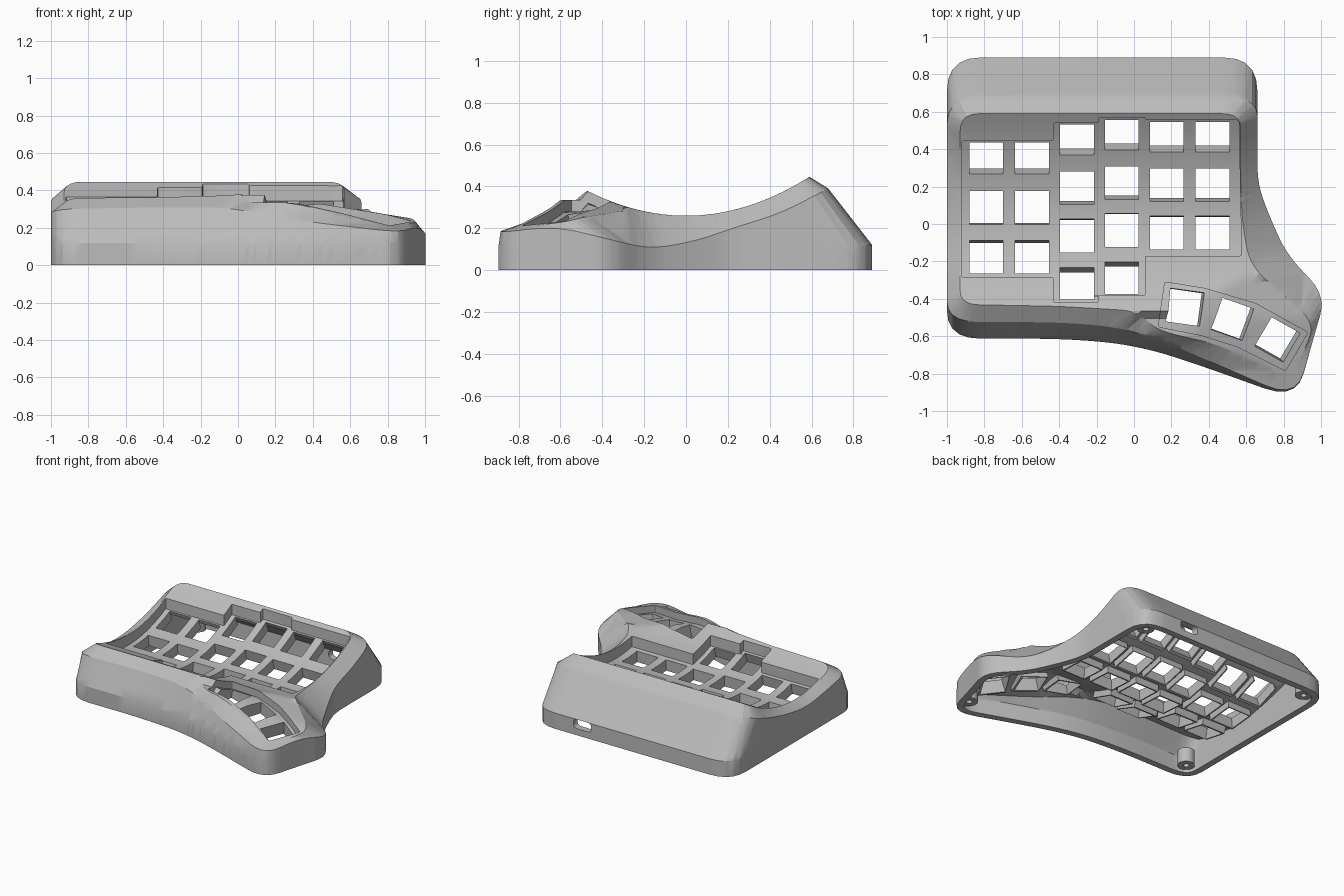
import bpy, bmesh, math
from mathutils import Vector, Matrix

if "Cube" in bpy.data.objects:
    bpy.data.objects.remove(bpy.data.objects["Cube"], do_unlink=True)

grey = bpy.data.materials.new("light_grey_plastic")
grey.use_nodes = True
grey.diffuse_color = (0.5, 0.5, 0.5, 1)
grey.node_tree.nodes["Principled BSDF"].inputs["Base Color"].default_value = grey.diffuse_color


def top_height(x, y):
    """Concave dish for the fingers, falling away to the thumb cluster."""
    dish = 0.26 + 0.535 * y * y
    thumb = 0.378 - 0.16 * (x - 0.13) + max(0, y + 0.3) - 0.2 * max(0, -0.5 - y)
    front_lip = 0.335 + 2 * max(0, y + 0.5)
    return min(dish, thumb, front_lip)


def rounded(points, radius, steps=6):
    """Closed ring with each corner replaced by a short curve."""
    pts = [Vector(p).to_3d() for p in points]
    ring = []
    for i, p in enumerate(pts):
        a, b = pts[i - 1] - p, pts[(i + 1) % len(pts)] - p
        a = p + a.normalized() * min(radius, a.length * 0.45)
        b = p + b.normalized() * min(radius, b.length * 0.45)
        for k in range(steps):
            t = k / (steps - 1)
            ring.append(a * (1 - t) ** 2 + p * 2 * t * (1 - t) + b * t * t)
    return ring


def inset(ring, amount):
    result = []
    for i, p in enumerate(ring):
        t = ring[(i + 1) % len(ring)] - ring[i - 1]
        result.append(p + Vector((t.y, -t.x, 0)).normalized() * amount)
    return result


def at_height(ring, z):
    return [Vector((p.x, p.y, z)) for p in ring]


def finish(name, bm):
    bmesh.ops.recalc_face_normals(bm, faces=bm.faces[:])
    mesh = bpy.data.meshes.new(name)
    bm.to_mesh(mesh)
    bm.free()
    obj = bpy.data.objects.new(name, mesh)
    bpy.context.collection.objects.link(obj)
    mesh.materials.append(grey)
    return obj


def loft(name, rings, drop=None):
    """Skin rings into a solid; with drop, the last cap follows the dish."""
    bm = bmesh.new()
    rows = [[bm.verts.new(p) for p in ring] for ring in rings]
    n = len(rows[0])
    for low, high in zip(rows, rows[1:]):
        for i in range(n):
            j = (i + 1) % n
            bm.faces.new((low[i], low[j], high[j], high[i]))
    bm.faces.new(rows[0][::-1])
    cap = bm.faces.new(rows[-1])
    if drop is not None:
        cap.material_index = 1
        bmesh.ops.triangulate(bm, faces=bm.faces[:])
        cuts = [((0, i * 0.04 + 0.0137, 0), (0, 1, 0)) for i in range(-23, 23)]
        cuts += [((i * 0.08 + 0.0137, 0, 0), (1, 0, 0)) for i in range(1, 13)]
        for co, no in cuts:
            geom = bm.verts[:] + bm.edges[:] + bm.faces[:]
            bmesh.ops.bisect_plane(bm, geom=geom, dist=1e-5, plane_co=co, plane_no=no)
        for v in {v for f in bm.faces if f.material_index for v in f.verts}:
            v.co.z = top_height(v.co.x, v.co.y) - drop
        for f in bm.faces:
            f.material_index = 0
    return finish(name, bm)


# Matching corners: base outline, top edge of the wall, rim of the dish
CORNERS = [
    ((-1, .89), (-1, .68, .39), (-.93, .59)),
    ((.66, .89), (.66, .68, .39), (.57, .59)),
    ((.66, .45), (.66, .45, .27), (.57, .42)),
    ((.66, .22), (.66, .22, .2), (.57, .2)),
    ((.72, .05), (.72, .05, .14), (.58, 0)),
    ((.82, -.17), (.82, -.17, .1), (.62, -.22)),
    ((1.027, -.38), (1.027, -.38, .15), (.965, -.53)),
    ((.957, -.62), (.957, -.62, .21), (.91, -.68)),
    ((.868, -.94), (.868, -.935, .175), (.835, -.825)),
    ((.35, -.755), (.35, -.71, .235), (.45, -.645)),
    ((.12, -.68), (.12, -.61, .28), (.12, -.568)),
    ((-.1, -.635), (-.1, -.55, .31), (.02, -.465)),
    ((-.4, -.613), (-.4, -.525, .31), (-.4, -.44)),
    ((-1, -.613), (-1, -.525, .3), (-.93, -.43)),
    ((-1, -.28), (-1, -.28, .25), (-.93, -.26)),
    ((-1, 0), (-1, 0, .21), (-.93, 0)),
    ((-1, .35), (-1, .35, .275), (-.93, .33)),
]


def body(name, wall, drop, floor):
    base, edge, rim = (rounded(r, s) for r, s in zip(zip(*CORNERS), (0.18, 0.18, 0.1)))
    base, edge, rim = inset(base, wall), inset(edge, wall), inset(rim, wall * 0.6)
    for p in edge:
        p.z -= drop * 0.5
    for p in rim:
        p.z = top_height(p.x, p.y) - drop
    shoulder = [Vector((p.x, p.y, min(0.12, e.z * 0.8))) for p, e in zip(base, edge)]
    return loft(name, [at_height(base, floor), shoulder, edge, rim], drop)


def combine(target, tool, operation):
    mod = target.modifiers.new(operation.lower(), "BOOLEAN")
    mod.operation, mod.solver, mod.object = operation, "EXACT", tool
    bpy.context.view_layer.objects.active = target
    bpy.ops.object.modifier_apply(modifier=mod.name)
    bpy.data.objects.remove(tool, do_unlink=True)


# Key positions: x, y, turn
KEYS = []
COLUMNS = [(-.79, .36, 3, .27), (-.545, .36, 3, .27), (-.305, .46, 4, .262),
           (-.065, .485, 4, .26), (.175, .475, 3, .262), (.42, .475, 3, .262)]
for x, back, count, pitch in COLUMNS:
    KEYS += [(x, back - row * pitch, 0) for row in range(count)]
KEYS += [(.27, -.445, -8), (.52, -.505, -20), (.76, -.61, -30)]


def key_boxes(name, size, height, depth):
    """One box per key, square to the dish surface."""
    bm = bmesh.new()
    d = 0.08
    for x, y, turn in KEYS:
        slope_x = (top_height(x + d, y) - top_height(x - d, y)) / (2 * d)
        slope_y = (top_height(x, y + d) - top_height(x, y - d)) / (2 * d)
        tilt = Vector((0, 0, 1)).rotation_difference(Vector((-slope_x, -slope_y, 1)))
        matrix = (Matrix.Translation((x, y, top_height(x, y) - depth))
                  @ tilt.to_matrix().to_4x4()
                  @ Matrix.Rotation(math.radians(turn), 4, "Z")
                  @ Matrix.Diagonal((size, size, height, 1)))
        bmesh.ops.create_cube(bm, size=1, matrix=matrix)
    return finish(name, bm)


def posts(name, radius, z, height):
    bm = bmesh.new()
    for x, y in [(-.88, .77), (.54, .77), (.83, -.78), (-.88, -.49)]:
        bmesh.ops.create_cone(bm, cap_ends=True, segments=24, radius1=radius, radius2=radius,
                              depth=height, matrix=Matrix.Translation((x, y, z)))
    return finish(name, bm)


# Hollow case with switch collars and screw posts underneath
case = body("keyboard_case", 0, 0, 0)
combine(case, body("cavity", 0.05, 0.115, -0.05), "DIFFERENCE")
combine(case, key_boxes("switch_collars", 0.2, 0.06, 0.13), "UNION")
combine(case, posts("screw_posts", 0.06, 0.075, 0.11), "UNION")
combine(case, posts("screw_holes", 0.02, 0.04, 0.12), "DIFFERENCE")


def recess(outline, depth):
    ring = rounded(outline, 0.01, 3)
    combine(case, loft("recess", [at_height(ring, 0.8), at_height(ring, 0.3)], depth), "DIFFERENCE")


# Stepped recess around the finger keys
recess([(-.92, .445), (-.43, .445), (-.43, .54), (-.19, .54), (-.19, .57), (.06, .57),
        (.06, .555), (.56, .555), (.575, -.17), (.06, -.17), (.06, -.382), (-.19, -.382),
        (-.19, -.418), (-.43, -.418), (-.43, -.285), (-.92, -.285)], 0.08)

# Angled recess around the thumb keys
recess([(.165, -.31), (.38, -.345), (.65, -.425), (.93, -.58),
        (.81, -.785), (.55, -.655), (.36, -.595), (.13, -.55)], 0.055)

# Square switch openings
combine(case, key_boxes("switch_openings", 0.18, 0.2, 0.1), "DIFFERENCE")

# Rounded cable port in the back wall
pill = rounded([(-.075, .035), (.075, .035), (.075, -.035), (-.075, -.035)], 0.034)
port = loft("cable_port", [at_height(pill, -0.15), at_height(pill, 0.15)])
port.data.transform(Matrix.Translation((.25, .87, .085)) @ Matrix.Rotation(math.pi / 2, 4, "X"))
combine(case, port, "DIFFERENCE")

# Smooth shading with crisp creases
bpy.ops.object.select_all(action="DESELECT")
case.select_set(True)
bpy.context.view_layer.objects.active = case
bpy.ops.object.shade_smooth_by_angle(angle=math.radians(25))
